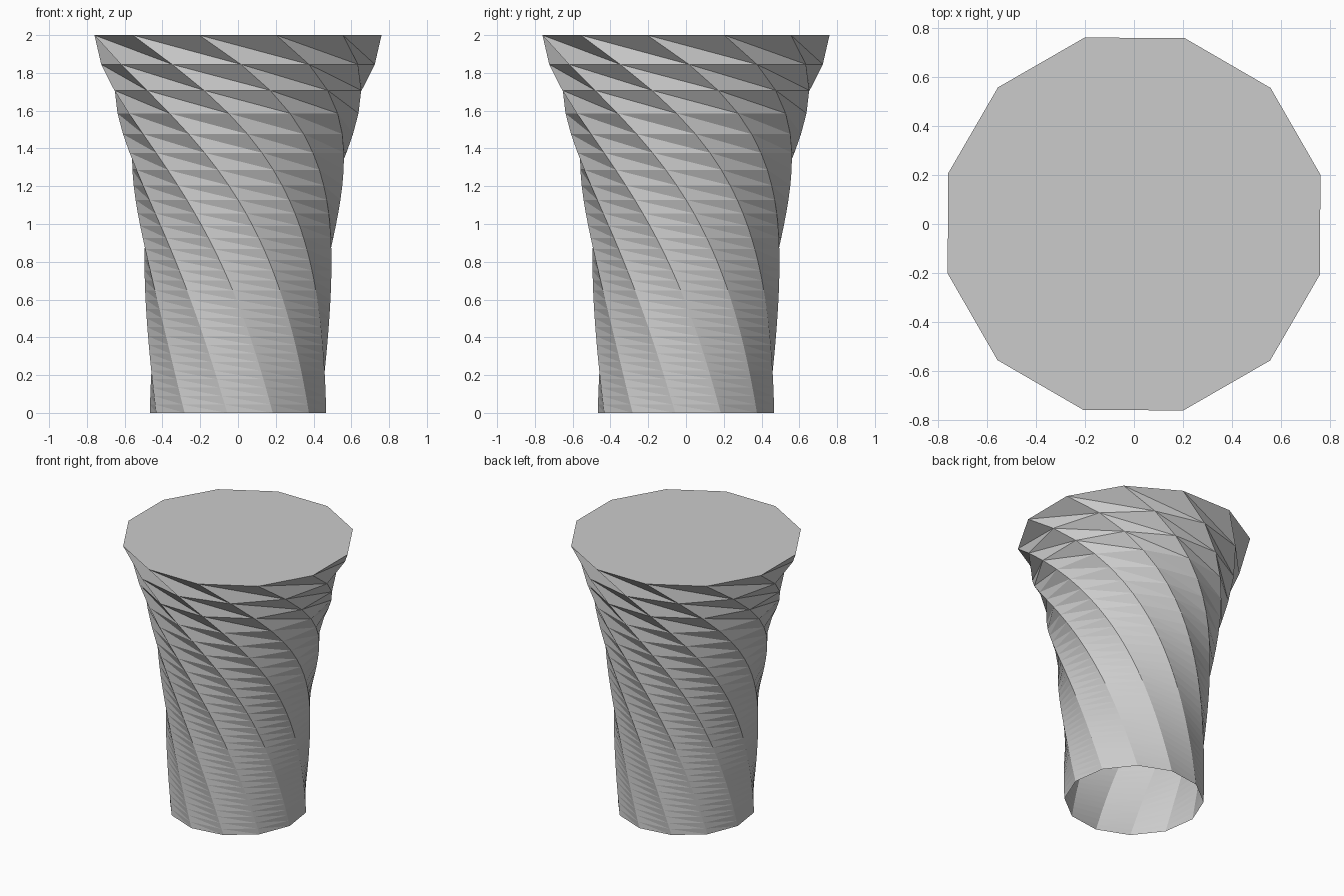
import bpy, bmesh, math

cube = bpy.data.objects.get("Cube")
if cube:
    bpy.data.objects.remove(cube, do_unlink=True)

SIDES, RINGS, HEIGHT = 12, 30, 2.0

grey = bpy.data.materials.new("plain_grey")
grey.use_nodes = True
colour = (0.6, 0.6, 0.6, 1)
grey.diffuse_color = colour
grey.node_tree.nodes["Principled BSDF"].inputs["Base Color"].default_value = colour


def radius(z):
    return 0.47 + 0.02 * z + 0.277 * (z / HEIGHT) ** 3


def angle(z):
    # the twist quickens towards the flared top
    return math.radians(-37 - 36 * z - 9 * z ** 2.64)


# ring heights: wide steps at the top, finer ones below
steps = [9 + 23 * 0.84 ** n for n in range(RINGS)]
heights = [HEIGHT * (1 - sum(steps[:n]) / sum(steps)) for n in range(RINGS)] + [0.0]

# twisted column wall, open underneath
bm = bmesh.new()
rings = []
for z in heights:
    r, a = radius(z), angle(z)
    rings.append([bm.verts.new((r * math.cos(a + math.tau * i / SIDES),
                                r * math.sin(a + math.tau * i / SIDES), z))
                  for i in range(SIDES)])
for upper, lower in zip(rings, rings[1:]):
    for i in range(SIDES):
        j = (i + 1) % SIDES
        bm.faces.new((upper[i], lower[i], lower[j]))
        bm.faces.new((upper[i], lower[j], upper[j]))

# flat top
bm.faces.new(rings[0])

mesh = bpy.data.meshes.new("twisted_column")
bm.to_mesh(mesh)
bm.free()
mesh.materials.append(grey)
bpy.context.collection.objects.link(bpy.data.objects.new("twisted_column", mesh))
